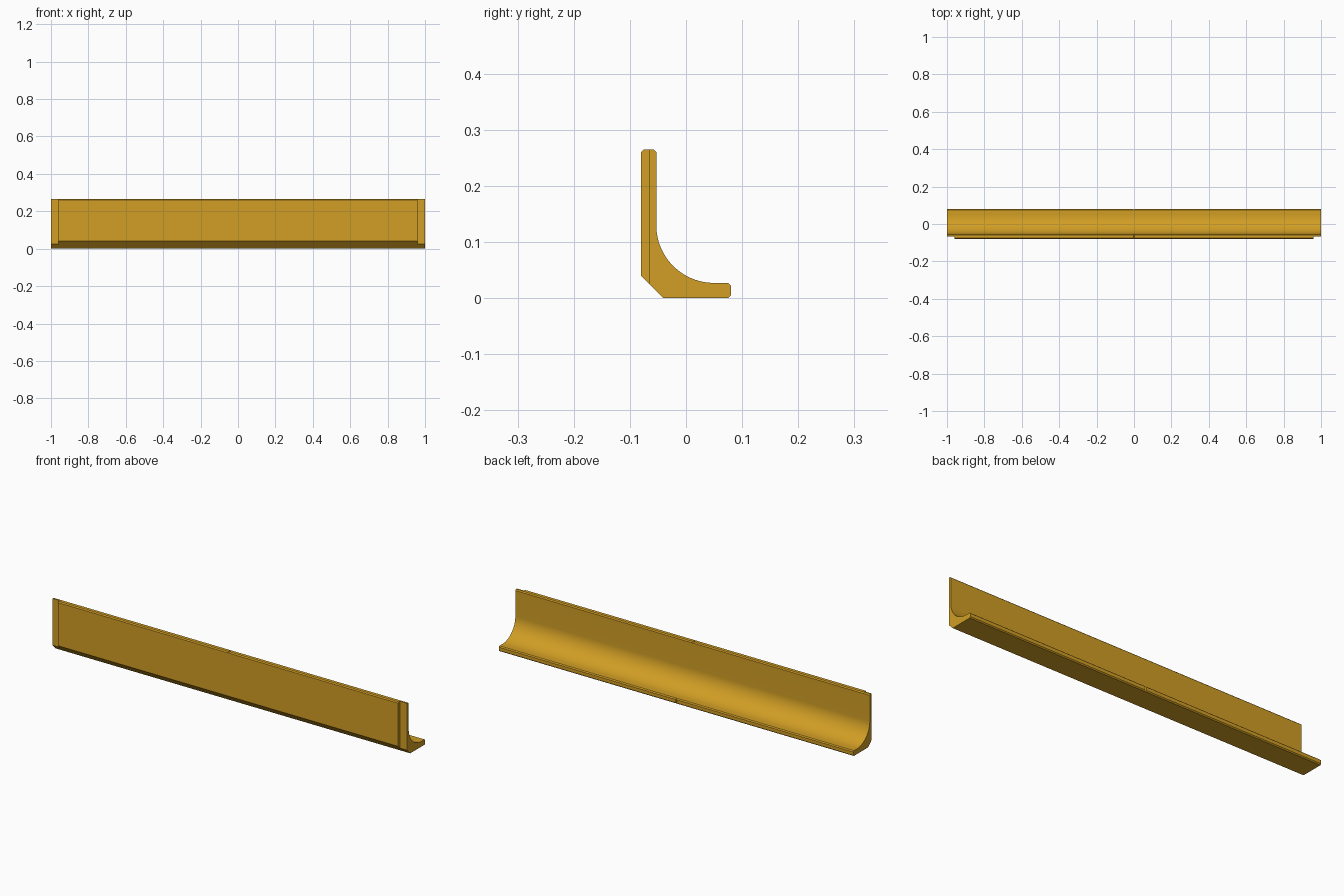
import bpy, math

if "Cube" in bpy.data.objects:
    bpy.data.objects.remove(bpy.data.objects["Cube"])

brass = bpy.data.materials.new("golden_yellow")
brass.diffuse_color = (0.638, 0.342, 0.018, 1)
brass.use_nodes = True
brass.node_tree.nodes["Principled BSDF"].inputs["Base Color"].default_value = brass.diffuse_color


def prism(name, outline, axis, lo, hi):
    """Extrude a 2D outline along x (outline in y,z), y (x,z) or z (x,y)."""
    n = len(outline)
    verts = []
    for t in (lo, hi):
        for p in outline:
            v = list(p)
            v.insert("xyz".index(axis), t)
            verts.append(v)
    faces = [list(range(n)), list(range(2 * n - 1, n - 1, -1))]
    faces += [[(i + 1) % n, i, n + i, n + (i + 1) % n] for i in range(n)]
    mesh = bpy.data.meshes.new(name)
    mesh.from_pydata(verts, [], faces)
    ob = bpy.data.objects.new(name, mesh)
    bpy.context.collection.objects.link(ob)
    bpy.context.view_layer.objects.active = ob
    for o in bpy.context.selected_objects:
        o.select_set(False)
    ob.select_set(True)
    bpy.ops.object.mode_set(mode='EDIT')
    bpy.ops.mesh.select_all(action='SELECT')
    bpy.ops.mesh.normals_make_consistent(inside=False)
    bpy.ops.object.mode_set(mode='OBJECT')
    return ob


# L-shaped section with chamfered tips, a cove inside and a bevelled heel
cove = []
for i in range(25):
    a = math.pi + i / 24 * math.pi / 2
    cove.append((0.05 + 0.103 * math.cos(a), 0.13 + 0.103 * math.sin(a)))
section = [(-0.04, 0), (-0.08, 0.04), (-0.08, 0.26), (-0.075, 0.265),
           (-0.058, 0.265), (-0.053, 0.26)] + cove + [
           (0.075, 0.027), (0.08, 0.022), (0.08, 0.005), (0.075, 0)]
rail = prism("coved_angle_rail", section, "x", -1, 1)
rail.data.materials.append(brass)

# Cutters: end rebates on the front, centre marks on both long edges
cutters = []
for s, side in ((-1, "left"), (1, "right")):
    x0, x1 = sorted((s * 0.96, s * 1.1))
    cutters.append(prism(side + "_rebate_cutter",
                         [(x0, -0.2), (x1, -0.2), (x1, -0.066), (x0, -0.066)],
                         "z", -0.1, 0.4))
cutters.append(prism("wall_mark_cutter",
                     [(-0.006, 0.267), (0.006, 0.267), (0, 0.261)],
                     "y", -0.2, 0.2))
cutters.append(prism("foot_mark_cutter",
                     [(-0.006, 0.082), (0.006, 0.082), (0, 0.076)],
                     "z", -0.1, 0.1))

for o in bpy.context.selected_objects:
    o.select_set(False)
rail.select_set(True)
bpy.context.view_layer.objects.active = rail
for c in cutters:
    m = rail.modifiers.new(c.name, 'BOOLEAN')
    m.operation = 'DIFFERENCE'
    m.solver = 'EXACT'
    m.object = c
    bpy.ops.object.modifier_apply(modifier=m.name)
for c in cutters:
    bpy.data.objects.remove(c)

bpy.ops.object.shade_smooth_by_angle(angle=math.radians(20))
